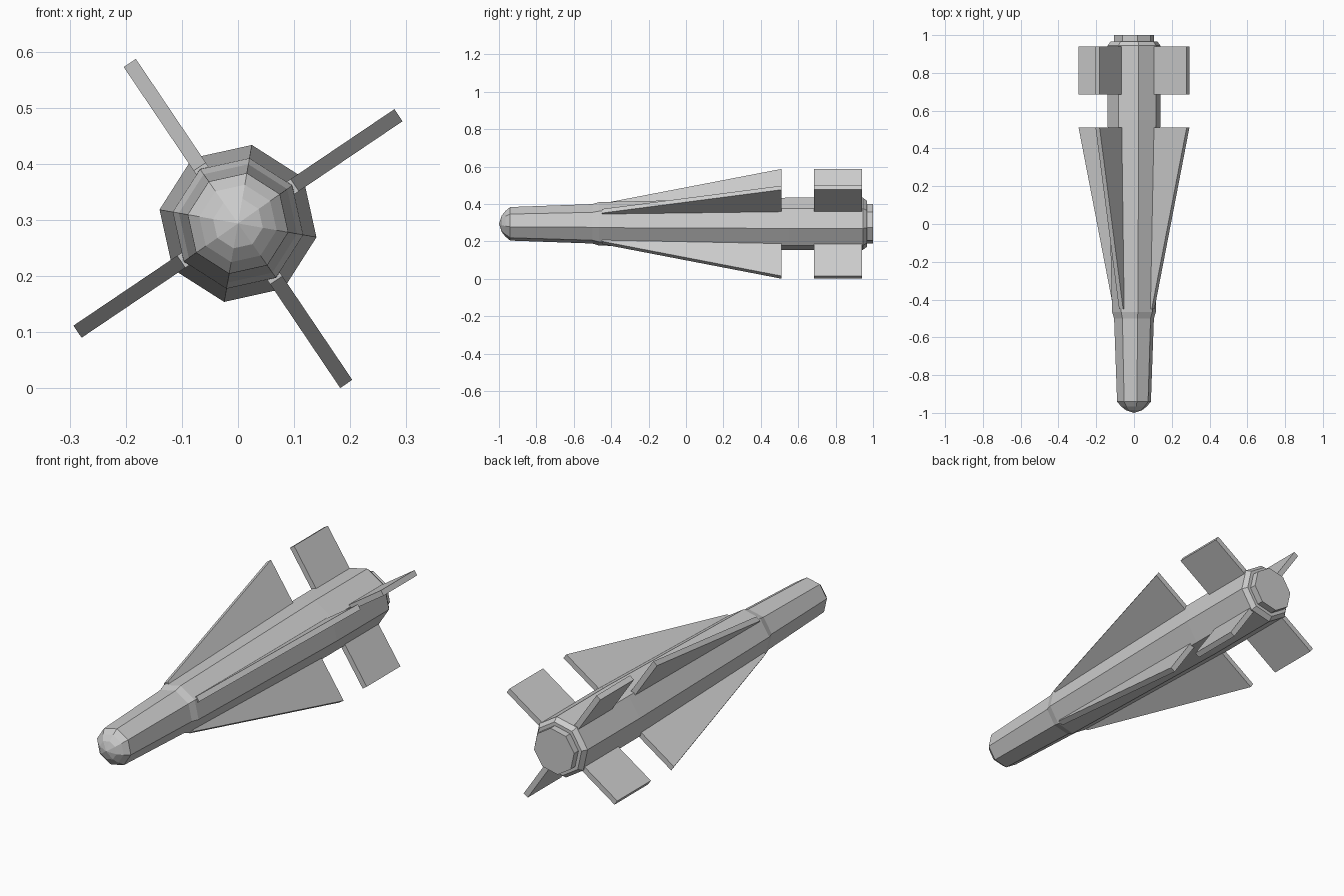
import bpy, bmesh
from math import radians
from mathutils import Matrix, Vector

cube = bpy.data.objects.get("Cube")
if cube:
    bpy.data.objects.remove(cube)

AXIS_Z = 0.294
FIN_ANGLE = 34
BODY_ANGLE = 35

grey = bpy.data.materials.new("plain grey")
grey.use_nodes = True
colour = (0.6, 0.6, 0.6, 1)
grey.diffuse_color = colour
grey.node_tree.nodes["Principled BSDF"].inputs["Base Color"].default_value = colour


def finish(name, bm):
    bmesh.ops.recalc_face_normals(bm, faces=bm.faces)
    mesh = bpy.data.meshes.new(name)
    bm.to_mesh(mesh)
    bm.free()
    mesh.materials.append(grey)
    obj = bpy.data.objects.new(name, mesh)
    obj.location.z = AXIS_Z
    bpy.context.collection.objects.link(obj)
    return obj


def octagonal(name, profile):
    """Eight-sided lathe along y from (y, radius) pairs, closed at both ends."""
    bm = bmesh.new()
    rings = []
    for y, r in profile:
        if r == 0:
            rings.append([bm.verts.new((0, y, 0))] * 8)
            continue
        rings.append([bm.verts.new(Matrix.Rotation(radians(-BODY_ANGLE - 45 * k), 3, 'Y')
                                   @ Vector((r, y, 0))) for k in range(8)])
    for a, b in zip(rings, rings[1:]):
        for k in range(8):
            corners = [a[k], a[k - 1], b[k - 1], b[k]]
            bm.faces.new(list(dict.fromkeys(corners)))
    for ring in (rings[0], rings[-1]):
        if len(set(ring)) > 1:
            bm.faces.new(ring)
    return finish(name, bm)


def fin(name, outline, angle, thickness=0.026):
    """Flat plate from an (r, y) outline, turned about the body axis."""
    bm = bmesh.new()
    face = bm.faces.new([bm.verts.new((r, y, -thickness / 2)) for r, y in outline])
    moved = bmesh.ops.extrude_face_region(bm, geom=[face])["geom"]
    bmesh.ops.translate(bm, vec=(0, 0, thickness),
                        verts=[v for v in moved if isinstance(v, bmesh.types.BMVert)])
    bmesh.ops.rotate(bm, verts=bm.verts, matrix=Matrix.Rotation(radians(-angle), 3, 'Y'))
    return finish(name, bm)


# Body: nose section, collar, main tube and chamfered tail
octagonal("body", [(-0.94, 0.091), (-0.5, 0.107), (-0.465, 0.118),
                   (0.55, 0.142), (0.945, 0.142), (0.967, 0.125)])
octagonal("nose_cap", [(-1, 0), (-0.985, 0.045), (-0.965, 0.07), (-0.94, 0.091)])
octagonal("nozzle", [(0.95, 0.108), (1, 0.108)])

# Four long wings and four square tail fins
wing = [(0.1, -0.45), (0.122, -0.45), (0.345, 0.51), (0.1, 0.51)]
tail = [(0.1, 0.685), (0.345, 0.685), (0.345, 0.94), (0.1, 0.94)]
places = ["upper_left", "upper_right", "lower_right", "lower_left"]
for i, place in enumerate(places):
    fin(place + "_wing", wing, FIN_ANGLE + 90 * i)
    fin(place + "_tail_fin", tail, FIN_ANGLE + 90 * i)
